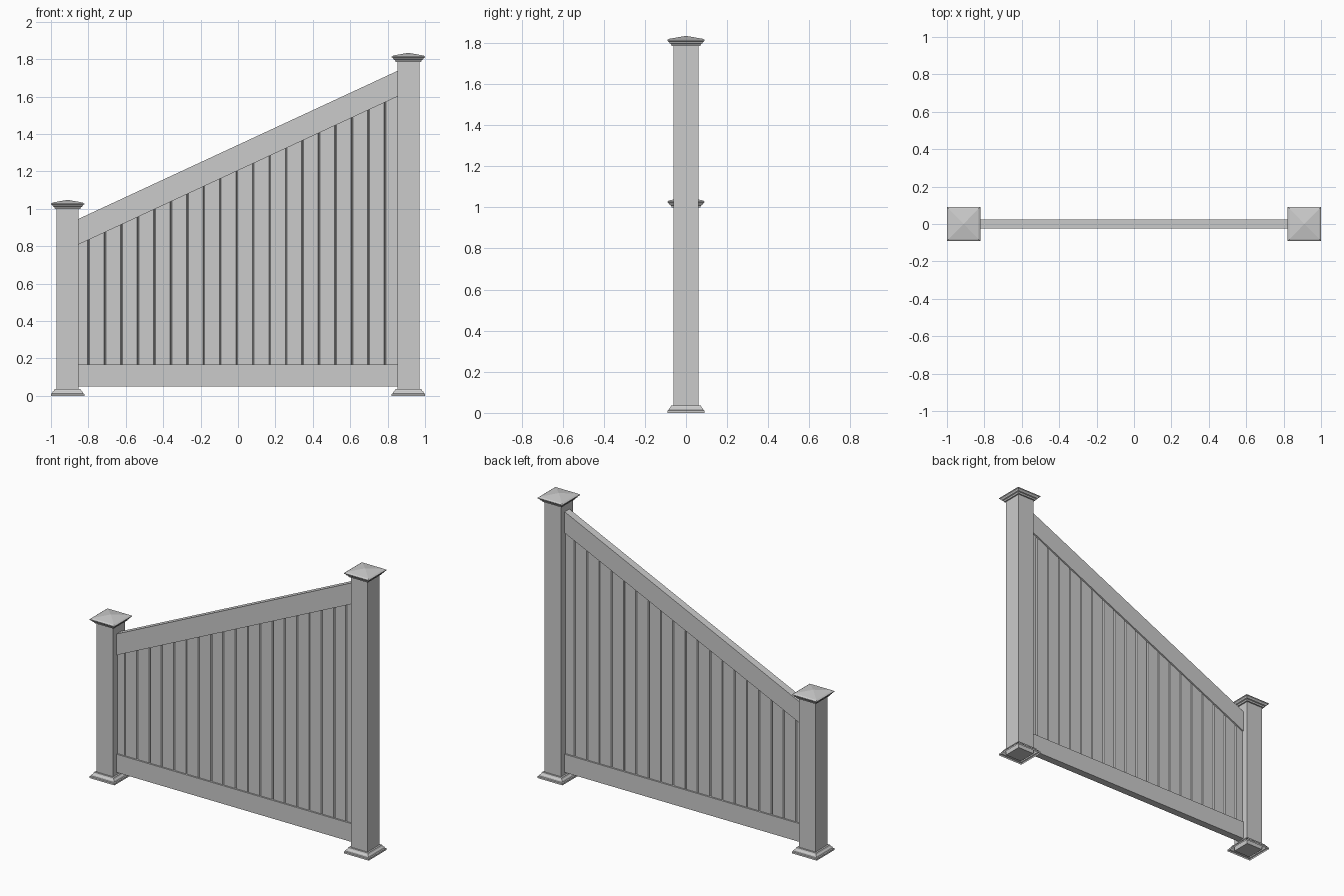
import bpy, bmesh

if "Cube" in bpy.data.objects:
    bpy.data.objects.remove(bpy.data.objects["Cube"])

POST_X = 0.911          # post centre distance from the middle
POST_HX, POST_HY = 0.059, 0.061
INNER = 0.853           # inner face of the posts
SLOPE = 0.464
RAIL_TOP_MID = 1.342    # top edge of the sloped rail at x = 0
RAIL_H = 0.137          # vertical height of the sloped rail


def make_object(name, rings, cap_start=True, cap_end=True):
    """Join equal-sized rings of points into a skin, optionally capped."""
    bm = bmesh.new()
    vr = [[bm.verts.new(p) for p in ring] for ring in rings]
    n = len(vr[0])
    for a, b in zip(vr, vr[1:]):
        for i in range(n):
            j = (i + 1) % n
            bm.faces.new((a[i], a[j], b[j], b[i]))
    if cap_start:
        bm.faces.new(vr[0][::-1])
    if cap_end:
        bm.faces.new(vr[-1])
    bmesh.ops.recalc_face_normals(bm, faces=bm.faces)
    mesh = bpy.data.meshes.new(name)
    bm.to_mesh(mesh)
    bm.free()
    obj = bpy.data.objects.new(name, mesh)
    bpy.context.collection.objects.link(obj)
    return obj


def square_rings(cx, z0, profile):
    """Square sections from (half width, height) pairs."""
    ky = POST_HY / POST_HX * 0.99
    return [[(cx + sx * r, sy * r * ky, z0 + z)
             for sx, sy in ((-1, -1), (1, -1), (1, 1), (-1, 1))]
            for r, z in profile]


def rail(name, low, high):
    """Rail between the posts; low and high give z at a given x."""
    hy = 0.024
    rings = [[(x, -hy, low(x)), (x, hy, low(x)), (x, hy, high(x)), (x, -hy, high(x))]
             for x in (-INNER - 0.01, INNER + 0.01)]
    return make_object(name, rings)


def slope_z(x):
    return RAIL_TOP_MID + SLOPE * x


# posts with moulded base skirts and pyramid caps
BASE = [(0.089, 0), (0.089, 0.011), (0.083, 0.014), (0.08, 0.022),
        (0.074, 0.027), (0.070, 0.036), (0.058, 0.036)]
CAP = [(0.058, 0), (0.068, 0), (0.071, 0.009), (0.078, 0.012), (0.081, 0.019),
       (0.089, 0.024), (0.089, 0.028), (0.080, 0.034), (0.0005, 0.048)]
for side, x, height in (("left", -POST_X, 1.0), ("right", POST_X, 1.786)):
    make_object(side + "_post", square_rings(x, 0, [(POST_HX, 0), (POST_HX, height + 0.01)]))
    make_object(side + "_post_base", square_rings(x, 0, BASE), False, False)
    make_object(side + "_post_cap", square_rings(x, height, CAP))

# bottom rail and sloped top rail
rail("bottom_rail", lambda x: 0.05, lambda x: 0.168)
rail("top_rail", lambda x: slope_z(x) - RAIL_H, slope_z)

# tongue and groove infill with a V groove at every seam, on both faces
T, G = 0.014, 0.005     # half thickness, half groove width
front = [(-INNER - 0.005, T)]
for i in range(19):
    s = -0.7995 + i * 0.0881
    front += [(s - G, T), (s, T - 0.007), (s + G, T)]
front.append((INNER + 0.005, T))
outline = [(x, -y) for x, y in front] + front[::-1]
make_object("board_panel", [[(x, y, 0.12) for x, y in outline],
                            [(x, y, slope_z(x) - RAIL_H / 2) for x, y in outline]])
